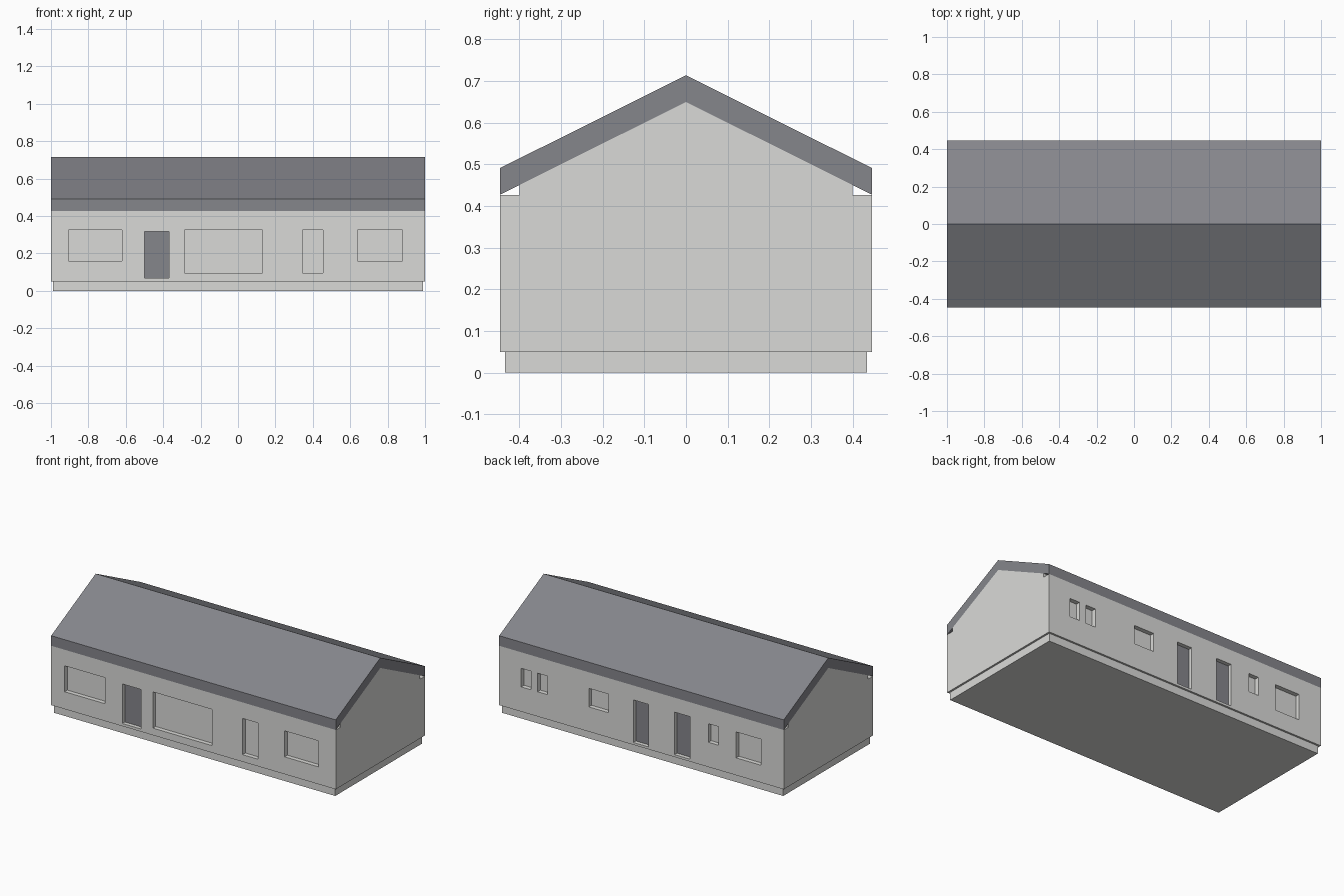
import bpy
import bmesh

default = bpy.data.objects.get("Cube")
if default:
    bpy.data.objects.remove(default, do_unlink=True)


def make_material(name, rgb):
    mat = bpy.data.materials.new(name)
    mat.use_nodes = True
    color = (*rgb, 1.0)
    mat.diffuse_color = color
    mat.node_tree.nodes["Principled BSDF"].inputs["Base Color"].default_value = color
    return mat


light_grey = make_material("light grey plaster", (0.70, 0.70, 0.685))
slate_grey = make_material("slate grey", (0.235, 0.238, 0.26))


def add_object(name, bm, mat):
    bmesh.ops.recalc_face_normals(bm, faces=bm.faces)
    mesh = bpy.data.meshes.new(name)
    bm.to_mesh(mesh)
    bm.free()
    mesh.materials.append(mat)
    obj = bpy.data.objects.new(name, mesh)
    bpy.context.collection.objects.link(obj)
    return obj


def add_box(bm, x0, x1, y0, y1, z0, z1):
    verts = bmesh.ops.create_cube(bm, size=1)["verts"]
    bmesh.ops.scale(bm, verts=verts, vec=(x1 - x0, y1 - y0, z1 - z0))
    bmesh.ops.translate(bm, verts=verts,
                        vec=((x0 + x1) / 2, (y0 + y1) / 2, (z0 + z1) / 2))


def extrude_profile(name, half, mat):
    """Mirror a half (y, z) outline in y and extrude it along x."""
    outline = half + [(-y, z) for y, z in reversed(half) if y > 0]
    bm = bmesh.new()
    face = bm.faces.new([bm.verts.new((-LENGTH / 2, y, z)) for y, z in outline])
    ext = bmesh.ops.extrude_face_region(bm, geom=[face])["geom"]
    moved = [g for g in ext if isinstance(g, bmesh.types.BMVert)]
    bmesh.ops.translate(bm, verts=moved, vec=(LENGTH, 0, 0))
    return add_object(name, bm, mat)


LENGTH = 2.0
DEPTH = 0.447      # half depth of the house
EAVE = 0.427
RIDGE = 0.65
THICK = 0.064      # vertical roof thickness
RECESS = 0.028
NOTCH = 0.4
notch_top = RIDGE - (RIDGE - EAVE) * NOTCH / DEPTH

# Plinth
bm = bmesh.new()
add_box(bm, -0.988, 0.988, -0.435, 0.435, 0, 0.05)
add_object("plinth", bm, light_grey)

# Walls with gable ends and a small gap under each eave
walls = extrude_profile("walls", [(DEPTH, 0.05), (DEPTH, EAVE), (NOTCH, EAVE),
                                  (NOTCH, notch_top), (0, RIDGE)], light_grey)

# Pitched roof; the ridge point on the underside closes the outline
bm = bmesh.new()
section = [(-DEPTH, EAVE), (0, RIDGE), (DEPTH, EAVE),
           (DEPTH, EAVE + THICK), (0, RIDGE + THICK), (-DEPTH, EAVE + THICK)]
ends = [[bm.verts.new((x, y, z)) for y, z in section] for x in (-1, 1)]
for a, b, c, d in ((0, 1, 4, 5), (1, 2, 3, 4)):
    for ring in ends:
        bm.faces.new([ring[i] for i in (a, b, c, d)])
for i in range(6):
    j = (i + 1) % 6
    bm.faces.new((ends[0][i], ends[0][j], ends[1][j], ends[1][i]))
add_object("roof", bm, slate_grey)

# Openings: side (-1 front, 1 back), x range, z range
windows = [
    (-1, -0.905, -0.62, 0.16, 0.325),
    (-1, -0.285, 0.13, 0.095, 0.325),
    (-1, 0.345, 0.455, 0.095, 0.325),
    (-1, 0.64, 0.88, 0.16, 0.325),
    (1, 0.775, 0.845, 0.207, 0.325),
    (1, 0.66, 0.73, 0.207, 0.325),
    (1, 0.23, 0.37, 0.207, 0.325),
    (1, -0.54, -0.47, 0.207, 0.325),
    (1, -0.84, -0.665, 0.16, 0.325),
]
doors = [
    ("front_door", -1, -0.50, -0.37, 0.067, 0.318),
    ("back_door_left", 1, -0.05, 0.056, 0.065, 0.335),
    ("back_door_right", 1, -0.34, -0.232, 0.065, 0.335),
]

# Cut all window and door recesses from the walls
bm = bmesh.new()
for side, x0, x1, z0, z1 in windows + [d[1:] for d in doors]:
    y0, y1 = sorted((side * (DEPTH - RECESS), side * (DEPTH + 0.1)))
    add_box(bm, x0, x1, y0, y1, z0, z1)
cutter = add_object("opening_cutter", bm, light_grey)
cutter.hide_render = True
mod = walls.modifiers.new("openings", "BOOLEAN")
mod.operation = "DIFFERENCE"
mod.solver = "EXACT"
mod.object = cutter
bpy.context.view_layer.objects.active = walls
bpy.ops.object.modifier_apply(modifier=mod.name)
bpy.data.objects.remove(cutter, do_unlink=True)

# Door leaves at the back of their recesses
for name, side, x0, x1, z0, z1 in doors:
    y0, y1 = sorted((side * (DEPTH - RECESS - 0.002), side * (DEPTH - RECESS + 0.003)))
    bm = bmesh.new()
    add_box(bm, x0, x1, y0, y1, z0, z1)
    add_object(name, bm, slate_grey)
